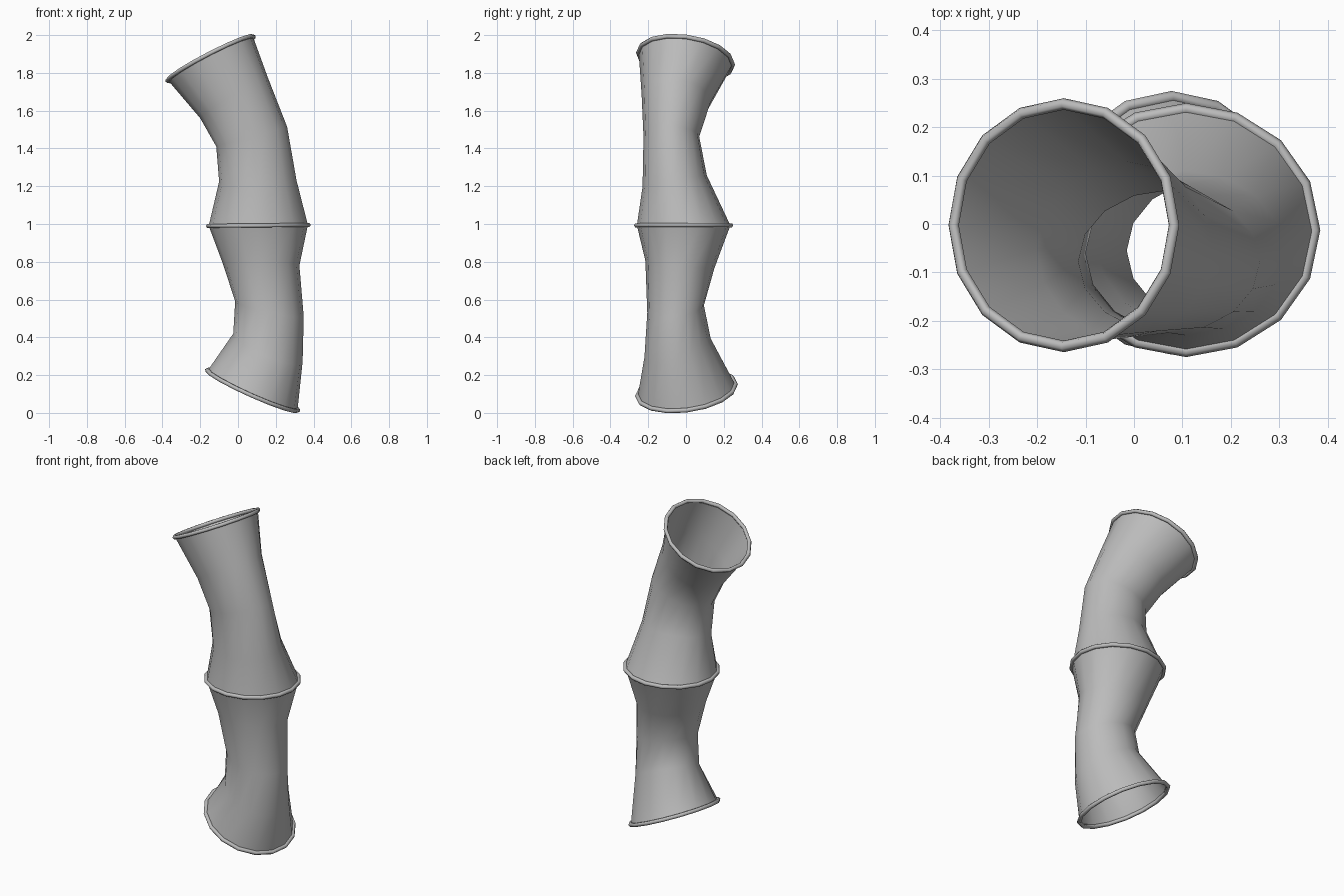
import bpy, bmesh, math
from mathutils import Vector

cube = bpy.data.objects.get("Cube")
if cube:
    bpy.data.objects.remove(cube)

SIDES = 16
grey = bpy.data.materials.new("plain grey")
grey.use_nodes = True
grey.diffuse_color = (0.5, 0.5, 0.5, 1)
grey.node_tree.nodes["Principled BSDF"].inputs["Base Color"].default_value = (0.5, 0.5, 0.5, 1)

# Oval sections: left x, z, right x, z, front y, back y, rise towards the back
TOP = (-0.37, 1.76, 0.08, 1.99, -0.25, 0.245, -0.03)
MIDDLE = (-0.155, 0.99, 0.37, 0.995, -0.26, 0.235, 0.0)
BOTTOM = (-0.16, 0.225, 0.315, 0.015, -0.255, 0.26, 0.03)
UPPER = [TOP,
         (-0.20, 1.56, 0.16, 1.77, -0.235, 0.13, -0.02),
         (-0.115, 1.41, 0.26, 1.515, -0.225, 0.07, 0.0),
         (-0.10, 1.225, 0.31, 1.23, -0.23, 0.11, 0.03),
         MIDDLE]
LOWER = [MIDDLE,
         (-0.08, 0.79, 0.325, 0.78, -0.215, 0.15, -0.02),
         (-0.015, 0.59, 0.348, 0.51, -0.205, 0.095, 0.02),
         (-0.025, 0.42, 0.342, 0.27, -0.22, 0.13, 0.05),
         BOTTOM]


def oval(section, grow=0.0):
    """Points around a tilted oval, plus its centre."""
    xl, zl, xr, zr, yf, yb, rise = section
    centre = Vector(((xl + xr) / 2, (yf + yb) / 2, (zl + zr) / 2))
    across = Vector(((xr - xl) / 2, 0, (zr - zl) / 2))
    along = Vector((0, (yb - yf) / 2, rise))
    across += across.normalized() * grow
    along += along.normalized() * grow
    points = []
    for i in range(SIDES):
        a = math.tau * i / SIDES
        points.append(centre + across * math.cos(a) + along * math.sin(a))
    return points, across.cross(along).normalized()


def loft(name, loops, closed=False):
    """Skin a row of point loops as a smooth surface."""
    bm = bmesh.new()
    rows = [[bm.verts.new(p) for p in loop] for loop in loops]
    pairs = list(zip(rows, rows[1:]))
    if closed:
        pairs.append((rows[-1], rows[0]))
    for a, b in pairs:
        for i in range(SIDES):
            j = (i + 1) % SIDES
            bm.faces.new((a[j], a[i], b[i], b[j]))
    mesh = bpy.data.meshes.new(name)
    if closed:
        bmesh.ops.recalc_face_normals(bm, faces=bm.faces)
    for face in bm.faces:
        face.smooth = True
    bm.to_mesh(mesh)
    bm.free()
    mesh.materials.append(grey)
    obj = bpy.data.objects.new(name, mesh)
    bpy.context.collection.objects.link(obj)


def rim(name, section, radius=0.012):
    """Thin rounded band following an oval section."""
    loops = []
    for k in range(6):
        a = math.tau * k / 6
        points, normal = oval(section, 0.003 + radius * math.cos(a))
        loops.append([p + normal * radius * math.sin(a) for p in points])
    loft(name, loops, closed=True)


# Open thin-walled tubes
loft("upper_tube", [oval(s)[0] for s in UPPER])
loft("lower_tube", [oval(s)[0] for s in LOWER])

# Rims at the ends and the joint
rim("top_rim", TOP)
rim("middle_rim", MIDDLE)
rim("bottom_rim", BOTTOM)
